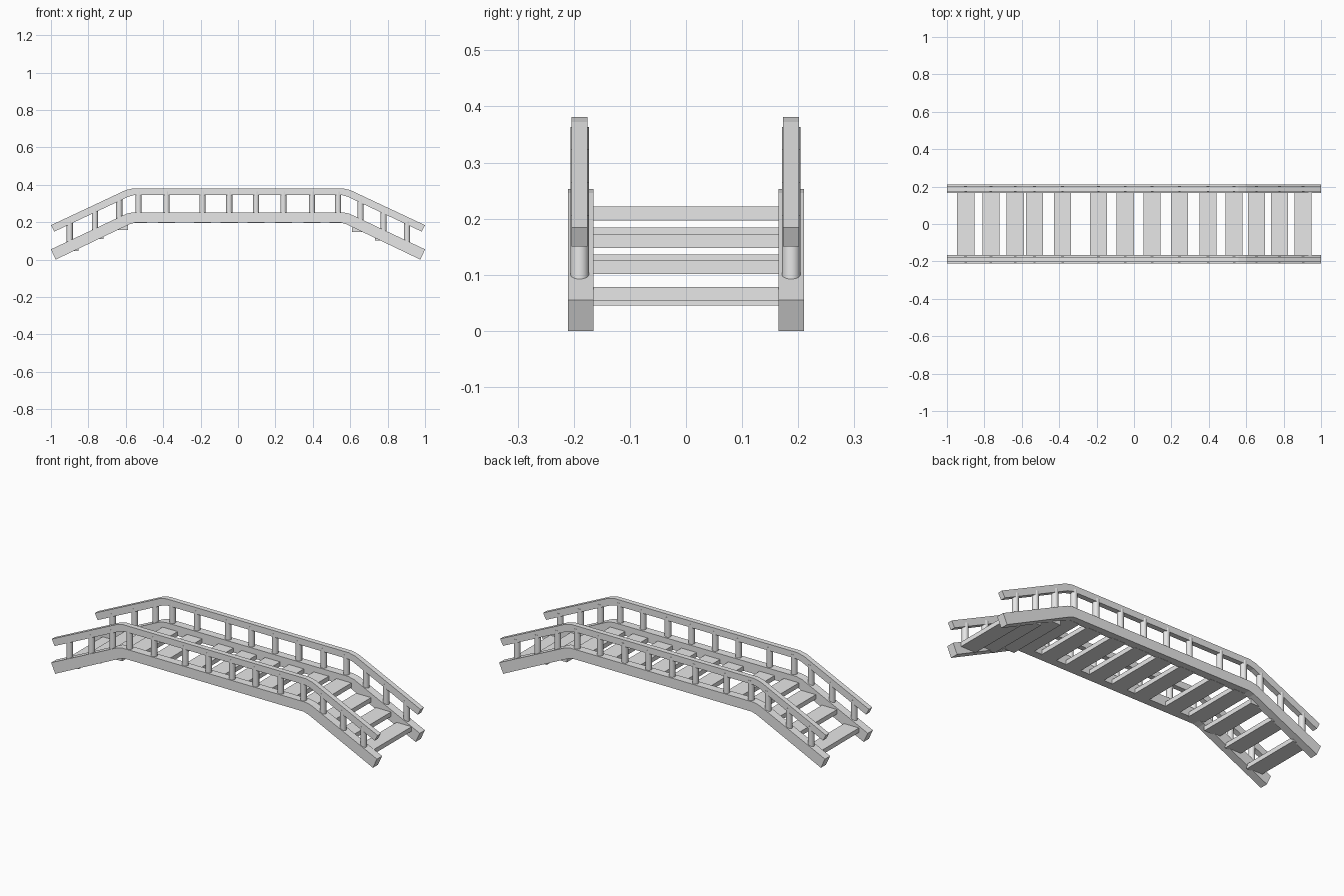
import bpy

default = bpy.data.objects.get("Cube")
if default:
    bpy.data.objects.remove(default, do_unlink=True)

grey = bpy.data.materials.new("plain grey")
grey.use_nodes = True
grey.diffuse_color = (0.8, 0.8, 0.8, 1)
grey.node_tree.nodes["Principled BSDF"].inputs["Base Color"].default_value = (0.8, 0.8, 0.8, 1)


def finish(obj, name):
    obj.name = name
    obj.data.name = name
    obj.data.materials.append(grey)
    return obj


def extruded(name, half_top, half_bottom, y0, y1):
    """Mirror a half outline across x = 0 and extrude it along y."""
    top = half_top + [(-x, z) for x, z in reversed(half_top)]
    bottom = half_bottom + [(-x, z) for x, z in reversed(half_bottom)]
    n = len(top)
    verts = [(x, y, z) for y in (y0, y1) for row in (top, bottom) for x, z in row]
    a, b, c, d = 0, n, 2 * n, 3 * n   # front top, front bottom, back top, back bottom
    faces = []
    for i in range(n - 1):
        j = i + 1
        faces += [(a + i, b + i, b + j, a + j), (c + i, c + j, d + j, d + i),
                  (a + i, a + j, c + j, c + i), (b + i, d + i, d + j, b + j)]
    faces += [(a, c, d, b), (a + n - 1, b + n - 1, d + n - 1, c + n - 1)]
    mesh = bpy.data.meshes.new(name)
    mesh.from_pydata(verts, [], faces)
    obj = bpy.data.objects.new(name, mesh)
    bpy.context.collection.objects.link(obj)
    return finish(obj, name)


def height(x, flat):
    """Height of a line that is level in the middle and slopes down at the ends."""
    return flat - max(0, abs(x) - 0.57) * 0.47


# Side beams and handrails
beam_top = [(-1, 0.055), (-0.595, 0.246), (-0.56, 0.253)]
beam_bottom = [(-0.975, 0), (-0.58, 0.189), (-0.55, 0.198)]
rail_top = [(-1, 0.184), (-0.60, 0.372), (-0.56, 0.381)]
rail_bottom = [(-0.982, 0.15), (-0.585, 0.337), (-0.555, 0.345)]
for side, y in (("right", -0.19), ("left", 0.187)):
    beam_y = 0.1875 if y > 0 else -0.1875
    extruded(side + "_beam", beam_top, beam_bottom, beam_y - 0.0225, beam_y + 0.0225)
    extruded(side + "_handrail", rail_top, rail_bottom, y - 0.0145, y + 0.0145)

# Treads and balusters share their spacing along the span
stations = [-0.90, -0.765, -0.635, -0.532, -0.382, -0.19, -0.047,
            0.097, 0.243, 0.396, 0.535, 0.655, 0.778, 0.904]
tread_base = {0: 0.045, 1: 0.111, 2: 0.159, 11: 0.148, 12: 0.101, 13: 0.053}
for i, x in enumerate(stations):
    z = tread_base.get(i, 0.197)
    bpy.ops.mesh.primitive_cube_add(size=1, location=(x, 0, z + 0.0125))
    tread = bpy.context.object
    tread.scale = (0.092, 0.35, 0.025)
    finish(tread, f"tread_{i + 1}")

    low, high = height(x, 0.225), height(x, 0.363)
    for side, y in (("right", -0.1895), ("left", 0.1875)):
        bpy.ops.mesh.primitive_cylinder_add(vertices=20, radius=0.0165, depth=high - low,
                                            location=(x, y, (low + high) / 2))
        post = finish(bpy.context.object, f"{side}_baluster_{i + 1}")
        bpy.ops.object.shade_smooth_by_angle()
